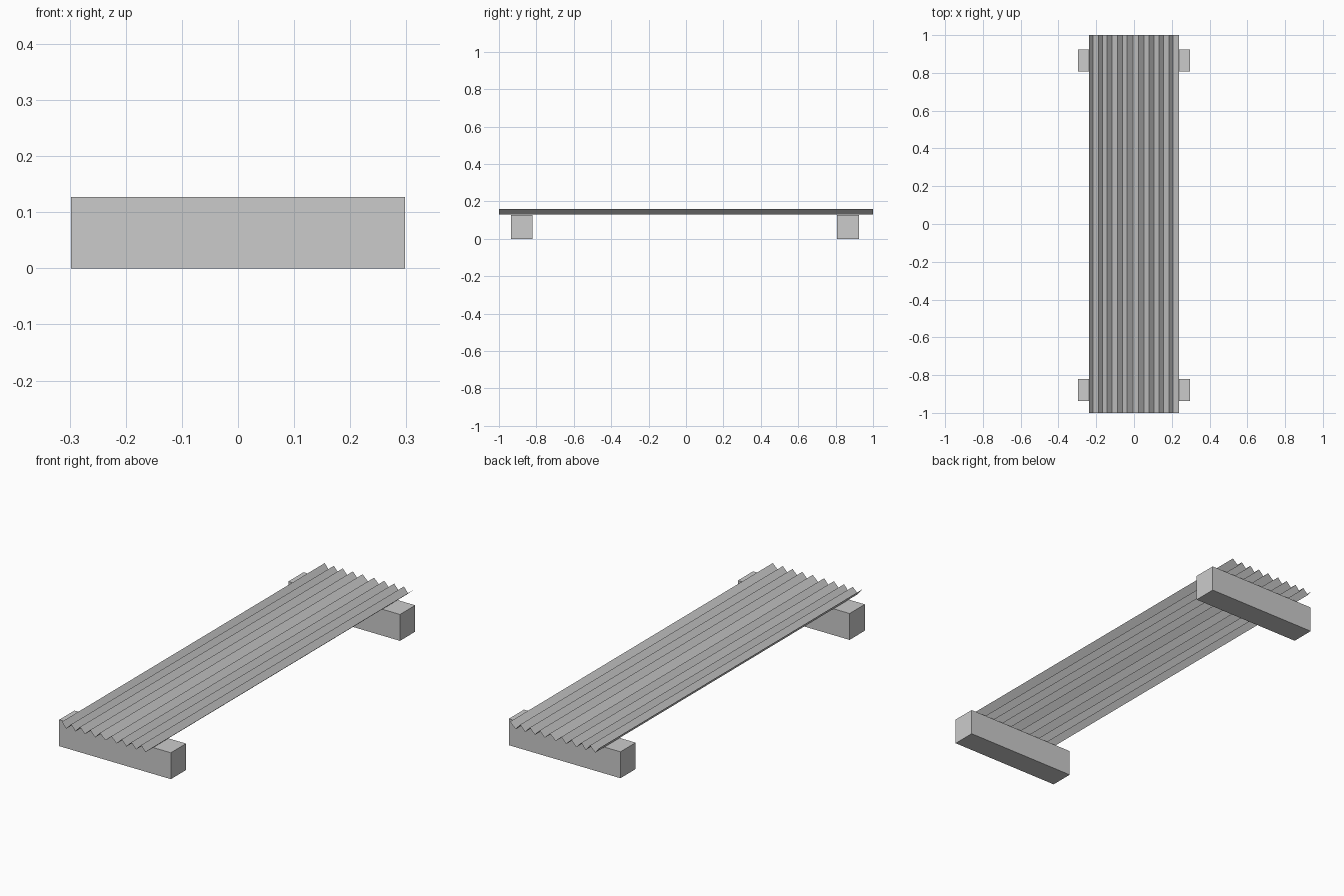
import bpy, bmesh

if "Cube" in bpy.data.objects:
    bpy.data.objects.remove(bpy.data.objects["Cube"])

# Corrugated sheet: zigzag profile (alternating ridge / valley x positions) extruded along y
ridge_xs = [-0.238, -0.216, -0.189, -0.166, -0.142, -0.116, -0.088, -0.061, -0.036, -0.006,
            0.025, 0.053, 0.08, 0.105, 0.132, 0.157, 0.184, 0.207, 0.238]
RIDGE_Z, VALLEY_Z = 0.158, 0.13

bm = bmesh.new()
profile = [bm.verts.new((x, -1, VALLEY_Z if i % 2 else RIDGE_Z)) for i, x in enumerate(ridge_xs)]
edges = [bm.edges.new(pair) for pair in zip(profile, profile[1:])]
ext = bmesh.ops.extrude_edge_only(bm, edges=edges)
bmesh.ops.translate(bm, vec=(0, 2, 0),
                    verts=[g for g in ext["geom"] if isinstance(g, bmesh.types.BMVert)])
bmesh.ops.recalc_face_normals(bm, faces=bm.faces)
if sum(f.normal.z for f in bm.faces) < 0:
    bmesh.ops.reverse_faces(bm, faces=bm.faces)
mesh = bpy.data.meshes.new("corrugated_sheet")
bm.to_mesh(mesh)
bm.free()
bpy.context.collection.objects.link(bpy.data.objects.new("corrugated_sheet", mesh))


# Support beams under each end
def beam(name, y):
    bpy.ops.mesh.primitive_cube_add(size=1, location=(0, y, 0.0635))
    ob = bpy.context.object
    ob.name = name
    ob.scale = (0.595, 0.116, 0.127)


beam("front_beam", -0.878)
beam("back_beam", 0.866)
